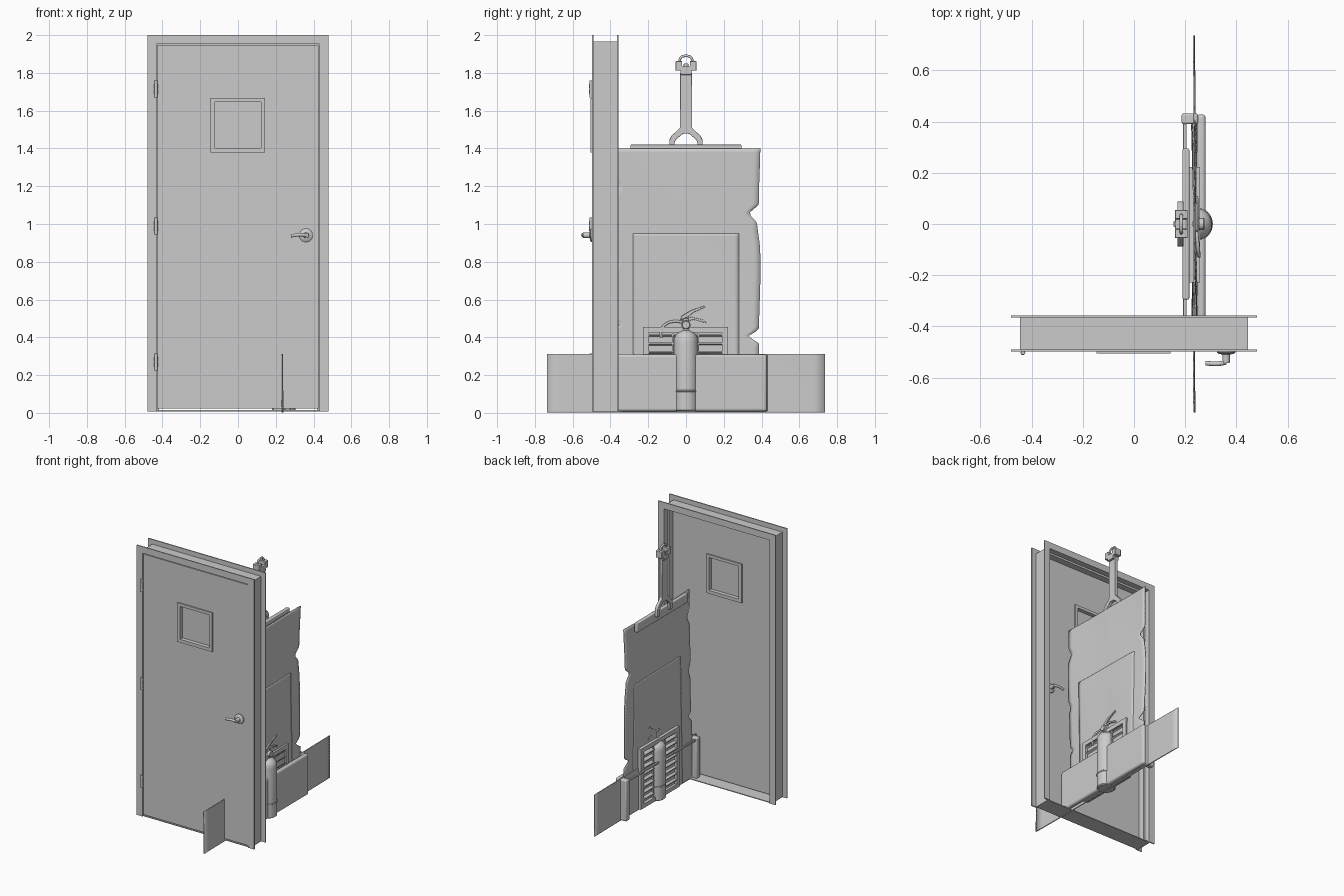
import bpy, bmesh, math
from mathutils import Vector

if "Cube" in bpy.data.objects:
    bpy.data.objects.remove(bpy.data.objects["Cube"])


def finish(name, verts, faces, bevel=0, seg=2, smooth=False):
    me = bpy.data.meshes.new(name)
    me.from_pydata(verts, [], faces)
    bm = bmesh.new()
    bm.from_mesh(me)
    bmesh.ops.recalc_face_normals(bm, faces=bm.faces)
    bm.to_mesh(me)
    bm.free()
    ob = bpy.data.objects.new(name, me)
    bpy.context.collection.objects.link(ob)
    if bevel:
        m = ob.modifiers.new("bevel", 'BEVEL')
        m.width, m.segments = bevel, seg
    if smooth or bevel:
        bpy.ops.object.select_all(action='DESELECT')
        ob.select_set(True)
        bpy.context.view_layer.objects.active = ob
        bpy.ops.object.shade_smooth_by_angle(angle=math.radians(35))
    return ob


def box(name, x, y, z, bevel=0, seg=2):
    v = [(a, b, c) for a in x for b in y for c in z]
    f = [(0, 1, 3, 2), (4, 6, 7, 5), (0, 4, 5, 1), (2, 3, 7, 6), (0, 2, 6, 4), (1, 5, 7, 3)]
    return finish(name, v, f, bevel, seg)


def ring(name, outer, inner, depth, axis='y'):
    """Rectangular frame: outer/inner = (u0, u1, z0, z1)."""
    v = []
    for d in depth:
        for u0, u1, z0, z1 in (outer, inner):
            for u, z in ((u0, z0), (u1, z0), (u1, z1), (u0, z1)):
                v.append((u, d, z) if axis == 'y' else (d, u, z))
    f = []
    for i in range(4):
        j = (i + 1) % 4
        f += [(i, j, 4 + j, 4 + i), (8 + i, 8 + j, 12 + j, 12 + i),
              (i, j, 8 + j, 8 + i), (4 + i, 4 + j, 12 + j, 12 + i)]
    return finish(name, v, f)


def lathe(name, prof, loc, axis='z', n=32):
    """prof = (radius, height) points, turned about an axis."""
    v, f = [], []
    for r, h in prof:
        for k in range(n):
            a = 2 * math.pi * k / n
            p = (r * math.cos(a), r * math.sin(a), h)
            if axis == 'y':
                p = (p[0], p[2], p[1])
            elif axis == 'x':
                p = (p[2], p[0], p[1])
            v.append(Vector(p) + Vector(loc))
    for i in range(len(prof) - 1):
        for k in range(n):
            j = (k + 1) % n
            f.append((i * n + k, i * n + j, i * n + n + j, i * n + n + k))
    f += [tuple(range(n)), tuple(range(len(v) - n, len(v)))]
    return finish(name, v, f, smooth=True)


def tube(name, pts, r, smooth=True):
    cu = bpy.data.curves.new(name, 'CURVE')
    cu.dimensions, cu.bevel_depth, cu.bevel_resolution = '3D', r, 3
    cu.use_fill_caps = True
    cu.resolution_u = 8
    sp = cu.splines.new('BEZIER' if smooth else 'POLY')
    P = sp.bezier_points if smooth else sp.points
    P.add(len(pts) - 1)
    for p, c in zip(P, pts):
        if smooth:
            p.co = c
            p.handle_left_type = p.handle_right_type = 'AUTO'
        else:
            p.co = (*c, 1)
    ob = bpy.data.objects.new(name, cu)
    bpy.context.collection.objects.link(ob)
    return ob


def plate(name, outline, x0, x1, bevel=0):
    """Extrude a (y, z) outline along x."""
    n = len(outline)
    v = [(x, y, z) for x in (x0, x1) for y, z in outline]
    f = [tuple(range(n)), tuple(range(n, 2 * n))]
    f += [(i, (i + 1) % n, n + (i + 1) % n, n + i) for i in range(n)]
    return finish(name, v, f, bevel)


def sheet(name, half, z0, z1, x, amp, thick, notches=(), nu=24, nv=70):
    """Slightly wavy upright sheet; notches = (side, z, depth, height)."""
    v, f = [], []
    for j in range(nv + 1):
        z = z0 + (z1 - z0) * j / nv
        lim = {}
        for s in (-1, 1):
            cut = sum(d * max(0, 1 - abs(z - c) / h) for t, c, d, h in notches if t == s)
            lim[s] = half - cut + (0.004 * math.sin(z * 9 + s) if notches else 0)
        for i in range(nu + 1):
            t = i / nu
            y = -lim[-1] * (1 - t) + lim[1] * t
            v.append((x + amp * math.sin(3 * z + 5 * y) * abs(y) / half, y, z))
    w = nu + 1
    f = [(j * w + i, j * w + i + 1, j * w + w + i + 1, j * w + w + i)
         for j in range(nv) for i in range(nu)]
    ob = finish(name, v, f, smooth=True)
    m = ob.modifiers.new("thickness", 'SOLIDIFY')
    m.thickness, m.offset = thick, 0
    return ob


# Pressed steel door frame: folded channel swept round three sides
prof = [(0, -.498), (.048, -.498), (.048, -.490), (.013, -.490), (.013, -.366), (.048, -.366),
        (.048, -.358), (0, -.358), (0, -.40), (-.014, -.40), (-.014, -.447), (0, -.447)]
W, H, n = .432, 1.952, len(prof)
v = []
for sx, top in ((-1, 0), (-1, 1), (1, 1), (1, 0)):
    v += [(sx * (W + o), y, H + o if top else .008) for o, y in prof]
f = [(s * n + i, s * n + (i + 1) % n, s * n + n + (i + 1) % n, s * n + n + i)
     for s in range(3) for i in range(n)]
f += [tuple(range(n)), tuple(range(3 * n, 4 * n))]
finish("door_frame", v, f)
box("threshold", (-W, W), (-.49, -.366), (.008, .014))

# Door leaf with window
win = (-.122, .122, 1.402, 1.645)
ring("door_leaf", (-.428, .426, .022, 1.946), win, (-.494, -.45))
for y in ((-.505, -.49), (-.454, -.44)):
    ring("window_trim", (-.146, .142, 1.378, 1.666), win, y)
box("window_glass", (-.122, .122), (-.475, -.469), (1.402, 1.645))

# Hinges
for z in (.27, .99, 1.715):
    lathe("hinge", [(.008, -.045), (.008, .045)], (-.434, -.503, z), n=12)
    for dz in (-.015, .015):
        lathe("hinge_knuckle", [(.0095, -.012), (.0095, .012)], (-.434, -.503, z + dz), n=12)

# Lever handles on both faces
for face, s in ((-.494, -1), (-.45, 1)):
    lathe("handle_rose", [(.036, 0), (.036, s * .008), (.03, s * .013), (.015, s * .016),
                          (.014, s * .05)], (.36, face, .94), 'y', 24)
    tube("door_lever", [(.36, face + s * .046, .94), (.33, face + s * .052, .943),
                        (.28, face + s * .05, .937)], .009)

# Torn board, inner sheet and long low plate, all upright across x
C = .236
sheet("torn_board", .39, .01, 1.40, C, .010, .006,
      [(1, 1.055, .05, .045), (1, .405, .06, .035), (1, 1.0, .012, .12), (-1, .47, .04, .03),
       (-1, 1.2, .03, .06), (-1, .8, .02, .05)])
sheet("inner_sheet", .28, .01, .95, C + .001, .007, .009)
sheet("low_plate", .737, .003, .312, C, .003, .006)

# Rounded bumper panel with end posts and a back rail
box("bumper_panel", (.246, .28), (-.428, .428), (.008, .31), .014, 4)
for s in (-1, 1):
    y = sorted((s * .39, s * .432))
    box("bumper_end", (.186, .25), y, (.008, .31), .008, 3)
box("bumper_rail", (.192, .206), (-.40, .40), (.288, .302), .003)

# Louvre vent
ring("vent_frame", (-.228, .222, .01, .456), (-.195, .19, .04, .425), (.212, .258), 'x')
for k in range(8):
    z = .065 + k * .046
    plate_v = [(.216, -.197, z), (.254, -.197, z + .024), (.254, -.197, z + .031), (.216, -.197, z + .007)]
    v = plate_v + [(x, .192, c) for x, _, c in plate_v]
    finish("vent_slat", v, [(0, 1, 2, 3), (4, 5, 6, 7)] +
           [(i, (i + 1) % 4, 4 + (i + 1) % 4, 4 + i) for i in range(4)])
for y in (-.07, .065):
    box("vent_mullion", (.22, .252), (y - .004, y + .004), (.03, .435))

# Fire extinguisher body, valve, gauge, levers and hose
X = .242
lathe("extinguisher_body", [(.055, .008), (.063, .014), (.063, .11), (.066, .112), (.066, .118),
                            (.064, .12), (.064, .375), (.061, .398), (.05, .418), (.03, .432), (.022, .436),
                            (.022, .45), (.016, .452), (.016, .50)], (X, 0, 0))
lathe("pressure_gauge", [(.023, 0), (.023, .018), (.019, .022)], (X + .012, 0, .466), 'x', 20)
plate("squeeze_lever", [(-.03, .492), (-.025, .512), (.03, .545), (.098, .567), (.103, .56),
                        (.04, .532), (.012, .508)], X - .01, X + .01, .002)
plate("carry_handle", [(-.02, .478), (-.02, .495), (.03, .508), (.095, .492), (.108, .476),
                       (.098, .478), (.04, .494)], X - .009, X + .009, .002)
tube("extinguisher_hose", [(X, -.01, .478), (X + .005, -.06, .485), (X + .01, -.11, .468),
                           (X + .01, -.13, .44), (X + .008, -.132, .40)], .007)

# Hanging tool: clamp strip, forked bracket and hooked head
box("clamp_strip", (.19, .216), (-.295, .295), (1.35, 1.42), .006, 3)
half = [(.06, 1.39), (.088, 1.39), (.088, 1.445), (.078, 1.465), (.032, 1.51), (.032, 1.80)]
inner = [(.06, 1.435), (.05, 1.45), (.016, 1.478)]
outline = half + [(-y, z) for y, z in reversed(half)] + [(-y, z) for y, z in inner] + inner[::-1]
plate("forked_handle", outline, .17, .194, .003)
head = [(.03, 1.79), (.03, 1.812), (.055, 1.812), (.055, 1.862), (.02, 1.862), (.02, 1.835)]
plate("hook_head", head + [(-y, z) for y, z in reversed(head)], .16, .21, .003)
tube("hook_loop", [(.185, -.034, 1.86), (.185, -.03, 1.877), (.185, -.018, 1.887), (.185, .018, 1.887),
                   (.185, .03, 1.877), (.185, .034, 1.86)], .007)
box("head_pin", (.155, .165), (-.012, .012), (1.822, 1.85), .002)
